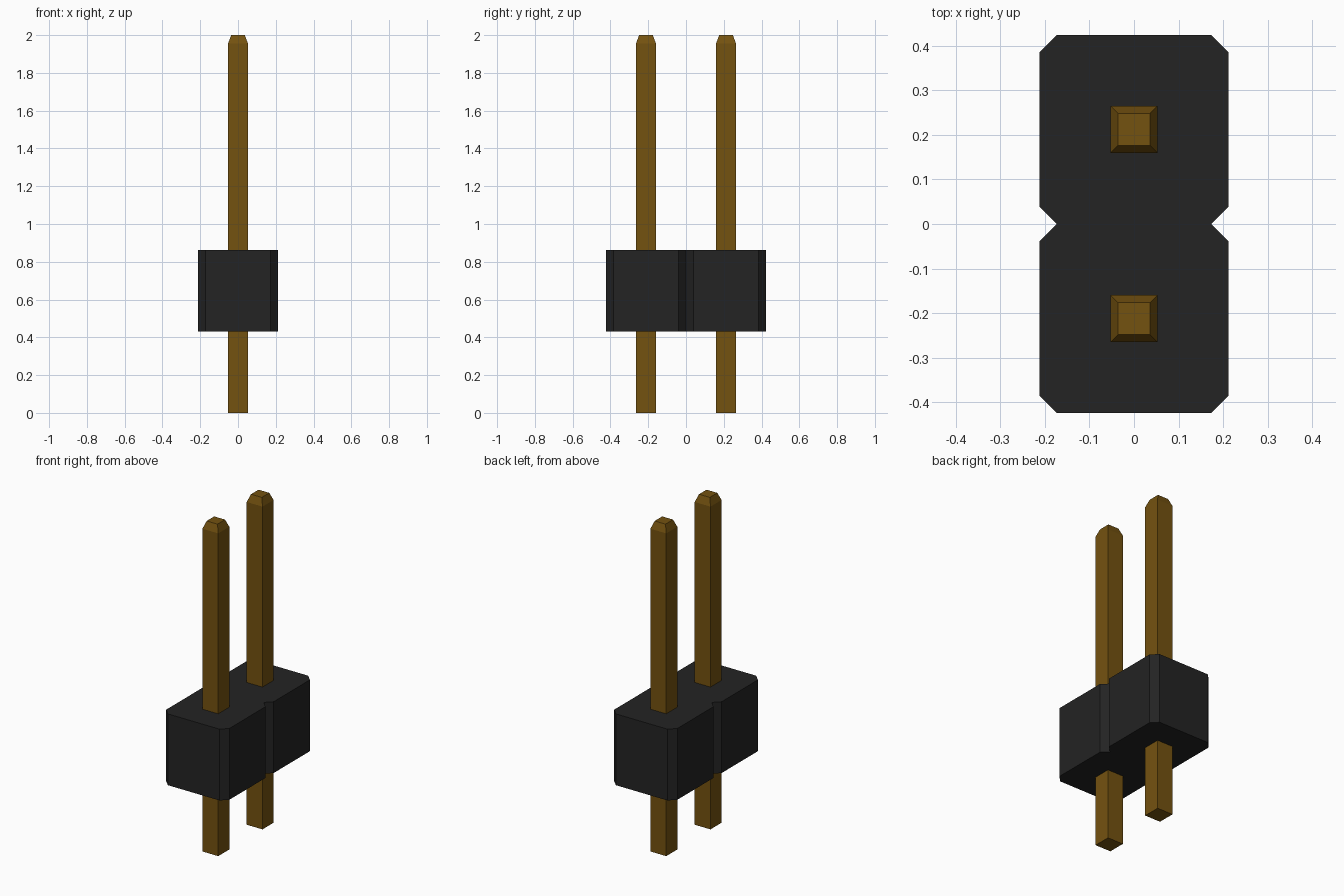
import bpy
import bmesh

cube = bpy.data.objects.get("Cube")
if cube:
    bpy.data.objects.remove(cube, do_unlink=True)


def make_material(name, color):
    mat = bpy.data.materials.new(name)
    mat.use_nodes = True
    mat.diffuse_color = color
    bsdf = mat.node_tree.nodes["Principled BSDF"]
    bsdf.inputs["Base Color"].default_value = color
    return mat


def loft(name, rings, mat):
    """Skin a stack of matching outlines, capped at both ends."""
    bm = bmesh.new()
    loops = [[bm.verts.new(p) for p in ring] for ring in rings]
    for low, high in zip(loops, loops[1:]):
        n = len(low)
        for i in range(n):
            j = (i + 1) % n
            bm.faces.new((low[i], low[j], high[j], high[i]))
    bm.faces.new(loops[0][::-1])
    bm.faces.new(loops[-1])
    bmesh.ops.recalc_face_normals(bm, faces=bm.faces)
    mesh = bpy.data.meshes.new(name)
    bm.to_mesh(mesh)
    bm.free()
    mesh.materials.append(mat)
    obj = bpy.data.objects.new(name, mesh)
    bpy.context.collection.objects.link(obj)
    return obj


black = make_material("black plastic", (0.017, 0.017, 0.017, 1))
gold = make_material("gold metal", (0.175, 0.085, 0.005, 1))

# Housing: chamfered outline with a notch in the middle of each side
HALF_X, HALF_Y, CUT = 0.212, 0.424, 0.039
BOTTOM, TOP = 0.43, 0.862
right_side = [(HALF_X - CUT, -HALF_Y), (HALF_X, -HALF_Y + CUT), (HALF_X, -CUT),
              (HALF_X - CUT, 0),
              (HALF_X, CUT), (HALF_X, HALF_Y - CUT), (HALF_X - CUT, HALF_Y)]
outline = right_side + [(-x, -y) for x, y in right_side]
loft("housing", [[(x, y, z) for x, y in outline] for z in (BOTTOM, TOP)], black)

# Pins: square posts with a tapered tip
PITCH = 0.424
PIN_PROFILE = [(0.053, 0), (0.053, 1.955), (0.036, 2)]
CORNERS = [(-1, -1), (1, -1), (1, 1), (-1, 1)]
for name, side in (("front_pin", -1), ("back_pin", 1)):
    y = side * PITCH / 2
    loft(name, [[(r * cx, y + r * cy, z) for cx, cy in CORNERS]
                for r, z in PIN_PROFILE], gold)
